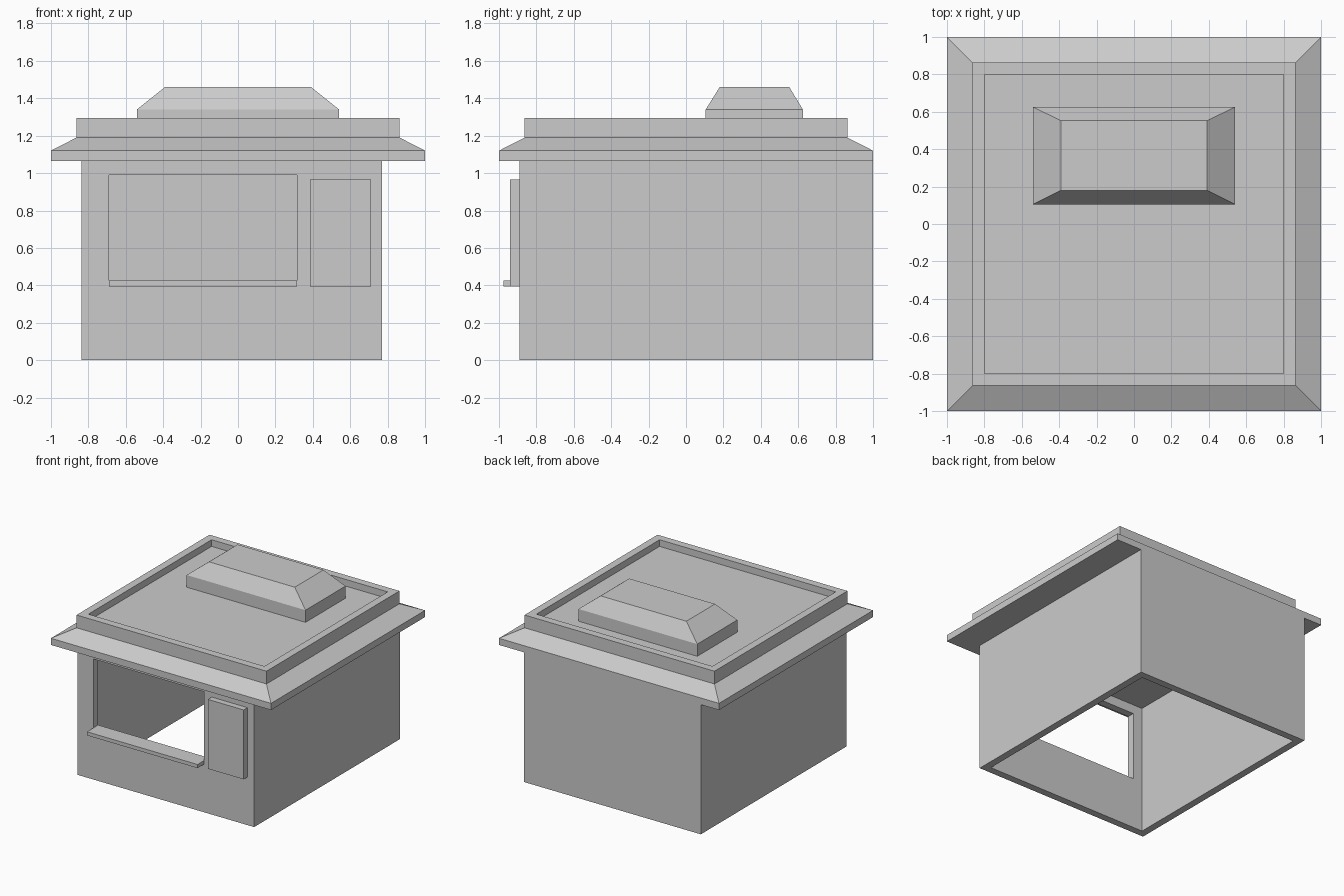
import bpy, bmesh

if "Cube" in bpy.data.objects:
    bpy.data.objects.remove(bpy.data.objects["Cube"])


def loft(name, rings, loop=False):
    """Stack rectangular rings (x0, x1, y0, y1, z); cap the ends, or loop back to the first."""
    bm = bmesh.new()
    rows = [[bm.verts.new(p) for p in ((a, c, z), (b, c, z), (b, d, z), (a, d, z))]
            for a, b, c, d, z in rings]
    for lo, hi in zip(rows, rows[1:] + (rows[:1] if loop else [])):
        for i in range(4):
            j = (i + 1) % 4
            bm.faces.new((lo[i], lo[j], hi[j], hi[i]))
    if not loop:
        bm.faces.new(rows[0][::-1])
        bm.faces.new(rows[-1])
    bmesh.ops.recalc_face_normals(bm, faces=bm.faces)
    mesh = bpy.data.meshes.new(name)
    bm.to_mesh(mesh)
    bm.free()
    obj = bpy.data.objects.new(name, mesh)
    bpy.context.collection.objects.link(obj)
    return obj


def box(name, x0, x1, y0, y1, z0, z1):
    return loft(name, [(x0, x1, y0, y1, z0), (x0, x1, y0, y1, z1)])


# Hollow walls, open underneath
T = 0.06
outer = (-0.835, 0.77, -0.89, 1.0)
inner = (outer[0] + T, outer[1] - T, outer[2] + T, outer[3] - T)
EAVE = 1.065
walls = loft("walls", [(*outer, 0), (*outer, EAVE), (*inner, EAVE), (*inner, 0)], loop=True)

# Serving window cut through the front wall
cutter = box("window_cutter", -0.69, 0.315, -1.1, -0.7, 0.395, 0.99)
cutter.hide_render = True
mod = walls.modifiers.new("window", "BOOLEAN")
mod.object = cutter
mod.operation = "DIFFERENCE"
mod.solver = "EXACT"
bpy.context.view_layer.objects.active = walls
bpy.ops.object.modifier_apply(modifier=mod.name)
bpy.data.objects.remove(cutter)

# Counter shelf and menu panel on the front
box("counter", -0.69, 0.315, -0.975, inner[2], 0.395, 0.425)
box("menu_panel", 0.385, 0.71, -0.94, -0.89, 0.395, 0.965)

# Roof: sloped eaves, parapet and recessed deck
DECK = 1.24
profile = [(1, EAVE), (1, 1.12), (0.863, 1.19), (0.863, 1.295), (0.80, 1.295), (0.80, DECK)]
loft("roof", [(-h, h, -h, h, z) for h, z in profile])

# Roof vent with chamfered top
base = (-0.54, 0.54, 0.105, 0.625)
loft("roof_vent", [(*base, DECK), (*base, 1.34), (-0.39, 0.39, 0.18, 0.552, 1.46)])
